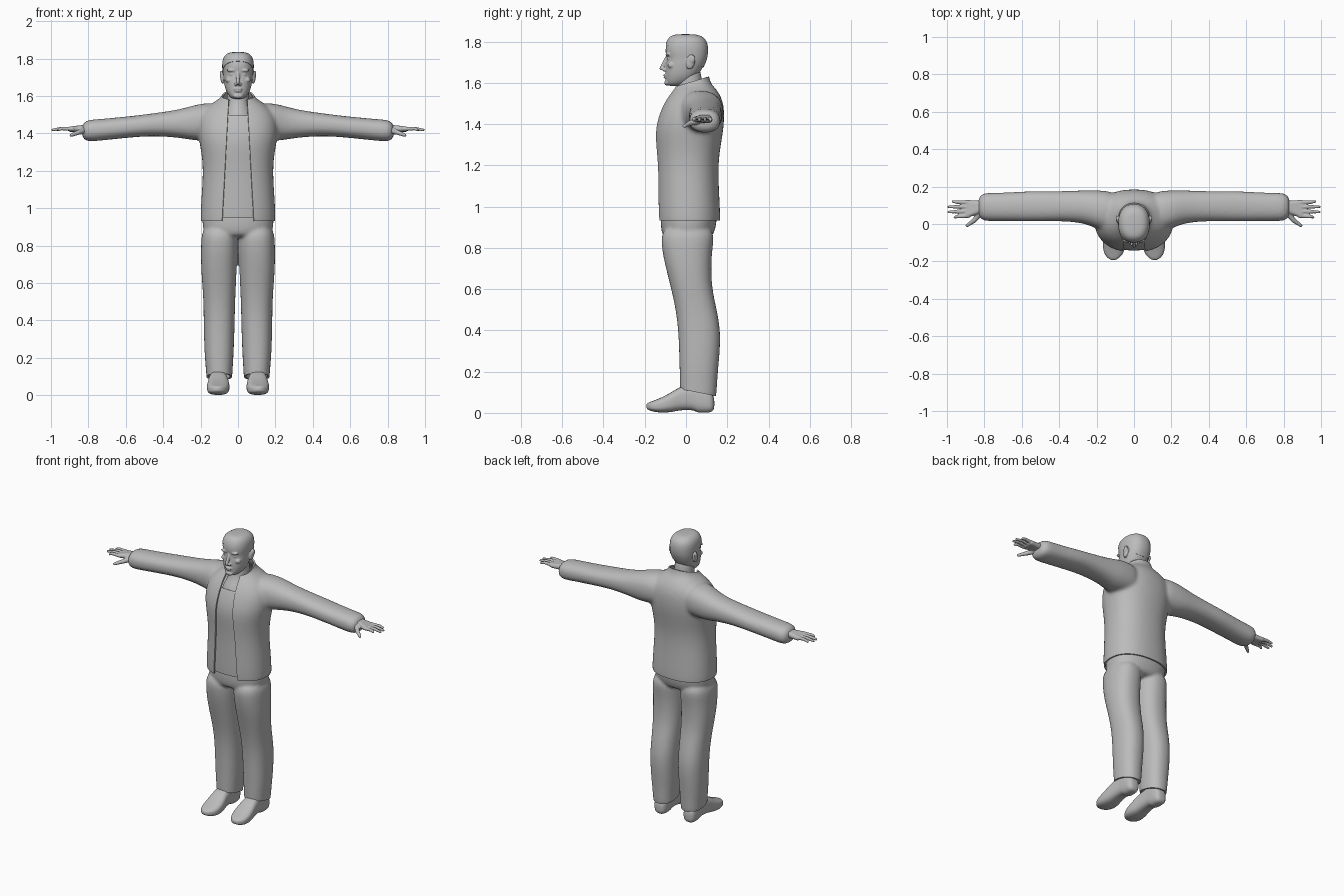
import bpy, bmesh
from math import cos, sin, pi, copysign
from mathutils import Vector, Matrix

cube = bpy.data.objects.get("Cube")
if cube:
    bpy.data.objects.remove(cube, do_unlink=True)

GREY = (0.5, 0.5, 0.5, 1)
clay = bpy.data.materials.new("plain grey")
clay.use_nodes = True
clay.diffuse_color = GREY
clay.node_tree.nodes["Principled BSDF"].inputs["Base Color"].default_value = GREY


def loft(bm, axis, rings, power=2.3, n=24):
    """Skin rounded sections (t, u0, u1, v0, v1) placed along an axis."""
    loops = []
    for t, u0, u1, v0, v1 in rings:
        loop = []
        for i in range(n):
            a = 2 * pi * (i + 0.5) / n
            c, s = cos(a), sin(a)
            u = (u0 + u1) / 2 + (u1 - u0) / 2 * copysign(abs(c) ** (2 / power), c)
            v = (v0 + v1) / 2 + (v1 - v0) / 2 * copysign(abs(s) ** (2 / power), s)
            co = {"x": (t, u, v), "y": (u, t, v), "z": (u, v, t)}[axis]
            loop.append(bm.verts.new(co))
        loops.append(loop)
    for a, b in zip(loops, loops[1:]):
        for i in range(n):
            j = (i + 1) % n
            bm.faces.new((a[i], a[j], b[j], b[i]))
    bm.faces.new(loops[0])
    bm.faces.new(loops[-1])


def even(rows):
    """Sections symmetric about the middle: (t, half, v0, v1)."""
    return [(t, -h, h, a, b) for t, h, a, b in rows]


def hull(bm, balls):
    """Convex skin around a few balls (x, y, z, r)."""
    verts = []
    for x, y, z, r in balls:
        for i in range(7):
            lat = pi * (i / 6 - 0.5)
            for j in range(12 if 0 < i < 6 else 1):
                lon = pi * j / 6
                ray = Vector((cos(lat) * cos(lon), cos(lat) * sin(lon), sin(lat)))
                verts.append(bm.verts.new(Vector((x, y, z)) + ray * r))
    bmesh.ops.convex_hull(bm, input=verts)
    loose = [v for v in verts if v.is_valid and not v.link_faces]
    bmesh.ops.delete(bm, geom=loose, context="VERTS")


def blob(bm, place, size, tilt=0):
    """Ellipsoid tilted about the x axis."""
    m = (Matrix.Translation(place) @ Matrix.Rotation(tilt, 4, "X")
         @ Matrix.Diagonal((*size, 1)))
    bmesh.ops.create_uvsphere(bm, u_segments=20, v_segments=12, radius=1, matrix=m)


def mirror(bm):
    """Add the opposite half."""
    made = bmesh.ops.duplicate(bm, geom=bm.verts[:] + bm.edges[:] + bm.faces[:])
    for v in made["geom"]:
        if isinstance(v, bmesh.types.BMVert):
            v.co.x *= -1


def bake(ob):
    mesh = bpy.data.meshes.new_from_object(
        ob.evaluated_get(bpy.context.evaluated_depsgraph_get()))
    ob.modifiers.clear()
    ob.data = mesh


def make(name, bm, sub=0, voxel=0, smooth=0):
    bmesh.ops.recalc_face_normals(bm, faces=bm.faces)
    mesh = bpy.data.meshes.new(name)
    bm.to_mesh(mesh)
    bm.free()
    ob = bpy.data.objects.new(name, mesh)
    bpy.context.collection.objects.link(ob)
    if sub:
        ob.modifiers.new("round", "SUBSURF").levels = sub
    if voxel:
        m = ob.modifiers.new("fuse", "REMESH")
        m.mode, m.voxel_size = "VOXEL", voxel
    if smooth:
        m = ob.modifiers.new("soften", "SMOOTH")
        m.factor, m.iterations = 0.5, smooth
    bake(ob)
    return ob


def cut(bm, point, normal, clear=True):
    """Slice, dropping what lies on the normal's side."""
    bmesh.ops.bisect_plane(bm, geom=bm.verts[:] + bm.edges[:] + bm.faces[:],
                           plane_co=point, plane_no=normal, clear_outer=clear)


def opened(ob):
    bm = bmesh.new()
    bm.from_mesh(ob.data)
    return bm


def finish(ob, thick=0, angle=0.8):
    if thick:
        m = ob.modifiers.new("cloth", "SOLIDIFY")
        m.thickness, m.offset = thick, -1
        bake(ob)
    ob.data.materials.clear()
    ob.data.materials.append(clay)
    bpy.ops.object.select_all(action="DESELECT")
    ob.select_set(True)
    bpy.context.view_layer.objects.active = ob
    bpy.ops.object.shade_smooth_by_angle(angle=angle)


# Jacket: torso and sleeves fused, then trimmed open
bm = bmesh.new()
loft(bm, "x", [(.08, -.03, .17, 1.36, 1.56), (.17, -.04, .18, 1.36, 1.565),
               (.24, -.005, .182, 1.362, 1.55), (.32, .012, .178, 1.378, 1.526),
               (.45, .015, .175, 1.386, 1.508), (.55, .013, .177, 1.38, 1.495),
               (.65, .015, .17, 1.37, 1.485), (.76, .015, .167, 1.358, 1.475),
               (.84, .015, .167, 1.354, 1.47)])
mirror(bm)
loft(bm, "z", even([(.85, .2, -.135, .165), (.95, .203, -.143, .168),
                    (1.06, .197, -.143, .162), (1.2, .187, -.143, .156),
                    (1.3, .197, -.152, .17), (1.38, .214, -.154, .184),
                    (1.46, .215, -.13, .188), (1.52, .19, -.1, .178),
                    (1.565, .135, -.066, .152), (1.59, .092, -.052, .125),
                    (1.62, .077, -.05, .112), (1.7, .073, -.05, .105)]))
jacket = make("jacket", bm, sub=2, voxel=.01, smooth=8)
bm = opened(jacket)
for side in (-1, 1):
    cut(bm, (side * .765, 0, 0), (side, 0, -.05))
cut(bm, (0, 0, .932), (0, 0, -1))
cut(bm, (0, 0, 1.597), (0, -.3, 1))

# Shirt: strip of the same surface, set back under the opening
shirt_bm = bm.copy()
for side in (-1, 1):
    cut(shirt_bm, (side * .12, 0, 0), (side, 0, 0))
cut(shirt_bm, (0, 0, .948), (0, 0, -1))
cut(shirt_bm, (0, 0, 1.495), (0, 0, 1))
cut(shirt_bm, (0, -.03, 0), (0, 1, 0))
for v in shirt_bm.verts:
    v.co.y += .009
finish(make("shirt", shirt_bm), .006)

# Slanted front opening of the jacket
edges = [Vector((s, 0, .055)) for s in (-1, 1)]
for n in edges:
    cut(bm, (n.x * .055, 0, 1.48), n, clear=False)
gap = []
for f in bm.faces:
    c = f.calc_center_median()
    if c.y < 0 and all((c - Vector((n.x * .055, 0, 1.48))).dot(n) < 0 for n in edges):
        gap.append(f)
bmesh.ops.delete(bm, geom=gap, context="FACES")
bm.to_mesh(jacket.data)
bm.free()
finish(jacket, .01)

# Trousers: two legs and a seat fused, cuffs trimmed
bm = bmesh.new()
loft(bm, "z", [(.03, .033, .166, -.025, .145), (.12, .03, .17, -.03, .15),
               (.2, .024, .178, -.031, .155), (.3, .02, .182, -.034, .165),
               (.4, .017, .184, -.038, .168), (.5, .015, .185, -.05, .15),
               (.6, .01, .192, -.072, .127), (.7, .006, .199, -.098, .122),
               (.8, .001, .198, -.12, .128), (.92, 0, .195, -.125, .148)])
mirror(bm)
loft(bm, "z", even([(.84, .16, -.1, .115), (.87, .186, -.12, .138),
                    (.93, .193, -.125, .152), (1.02, .19, -.12, .15)]))
trousers = make("trousers", bm, sub=2, voxel=.009, smooth=4)
bm = opened(trousers)
cut(bm, (0, .05, .1), (0, -.2, -1))
bm.to_mesh(trousers.data)
bm.free()
finish(trousers, .012)

# Shoes
for side, label in ((1, "left"), (-1, "right")):
    bm = bmesh.new()
    loft(bm, "y", [(.138, .085, .125, .02, .07), (.125, .066, .146, .002, .1),
                   (.09, .06, .15, 0, .13), (.055, .06, .15, 0, .14),
                   (.035, .06, .15, .015, .14), (-.03, .055, .157, .013, .128),
                   (-.07, .046, .164, .003, .1), (-.12, .044, .168, 0, .074),
                   (-.16, .058, .16, .006, .058), (-.183, .08, .14, .014, .05),
                   (-.193, .1, .122, .024, .042)], power=2.8)
    for v in bm.verts:
        v.co.x *= side
    finish(make(label + "_shoe", bm, sub=2))

    # Hand: wrist, palm, fingers and thumb
    bm = bmesh.new()
    hull(bm, [(.72, .08, 1.427, .03), (.72, .105, 1.427, .03),
              (.82, .08, 1.425, .022), (.82, .105, 1.425, .022)])
    hull(bm, [(.81, .082, 1.425, .022), (.81, .102, 1.425, .022),
              (.895, .046, 1.424, .013), (.895, .116, 1.42, .013)])
    for tip, knuckle, y in ((.957, .044, .036), (.99, .068, .064),
                            (.991, .092, .092), (.968, .115, .12)):
        mid = (.945, (knuckle + y) / 2, 1.426, .0095)
        hull(bm, [(.885, knuckle, 1.424, .012), mid])
        hull(bm, [mid, (tip, y, 1.419, .0075)])
    hull(bm, [(.815, .07, 1.418, .02), (.853, .02, 1.405, .013)])
    hull(bm, [(.853, .02, 1.405, .013), (.892, -.008, 1.39, .009)])
    for v in bm.verts:
        v.co.x *= side
    finish(make(label + "_hand", bm, voxel=.004, smooth=3), angle=2)

# Neck, widening into the chest
bm = bmesh.new()
loft(bm, "z", even([(1.44, .11, -.1, .12), (1.49, .09, -.095, .11),
                    (1.53, .068, -.066, .095), (1.57, .06, -.046, .085),
                    (1.62, .058, -.045, .075), (1.68, .056, -.04, .07)]), power=2)
finish(make("neck", bm, sub=2), angle=2)

# Head with face features
skull = even([(1.583, .026, -.088, -.02), (1.597, .047, -.098, .02),
              (1.625, .064, -.099, .05), (1.655, .073, -.1, .072),
              (1.69, .078, -.099, .09), (1.717, .08, -.092, .1),
              (1.74, .082, -.1, .104), (1.77, .083, -.1, .105),
              (1.8, .078, -.092, .098), (1.822, .062, -.076, .078),
              (1.832, .035, -.05, .045)])
bm = bmesh.new()
loft(bm, "z", skull)
bm_hair = bm.copy()
hull(bm, [(0, -.09, 1.725, .01), (0, -.119, 1.67, .01)])
blob(bm, (0, -.093, 1.6), (.026, .012, .014))
blob(bm, (0, -.1, 1.637), (.023, .01, .006))
blob(bm, (0, -.099, 1.626), (.02, .01, .006))
for s in (-1, 1):
    blob(bm, (s * .011, -.105, 1.663), (.01, .012, .008))
    blob(bm, (s * .036, -.088, 1.737), (.026, .012, .008))
    blob(bm, (s * .032, -.08, 1.716), (.014, .012, .008))
    blob(bm, (s * .048, -.07, 1.685), (.02, .02, .016))
    blob(bm, (s * .083, .022, 1.7), (.011, .022, .036), -.2)
    blob(bm, (s * .092, .03, 1.715), (.006, .016, .02), -.2)
finish(make("head", bm, sub=2, voxel=.004, smooth=4), angle=2)

# Short hair cap along a slanted hairline
hair = make("hair", bm_hair, sub=3)
bm = opened(hair)
middle = Vector((0, 0, 1.72))
for v in bm.verts:
    v.co = middle + (v.co - middle) * 1.035
cut(bm, (0, 0, 1.725), (0, -.62, -1))
bm.to_mesh(hair.data)
bm.free()
finish(hair, .008)
